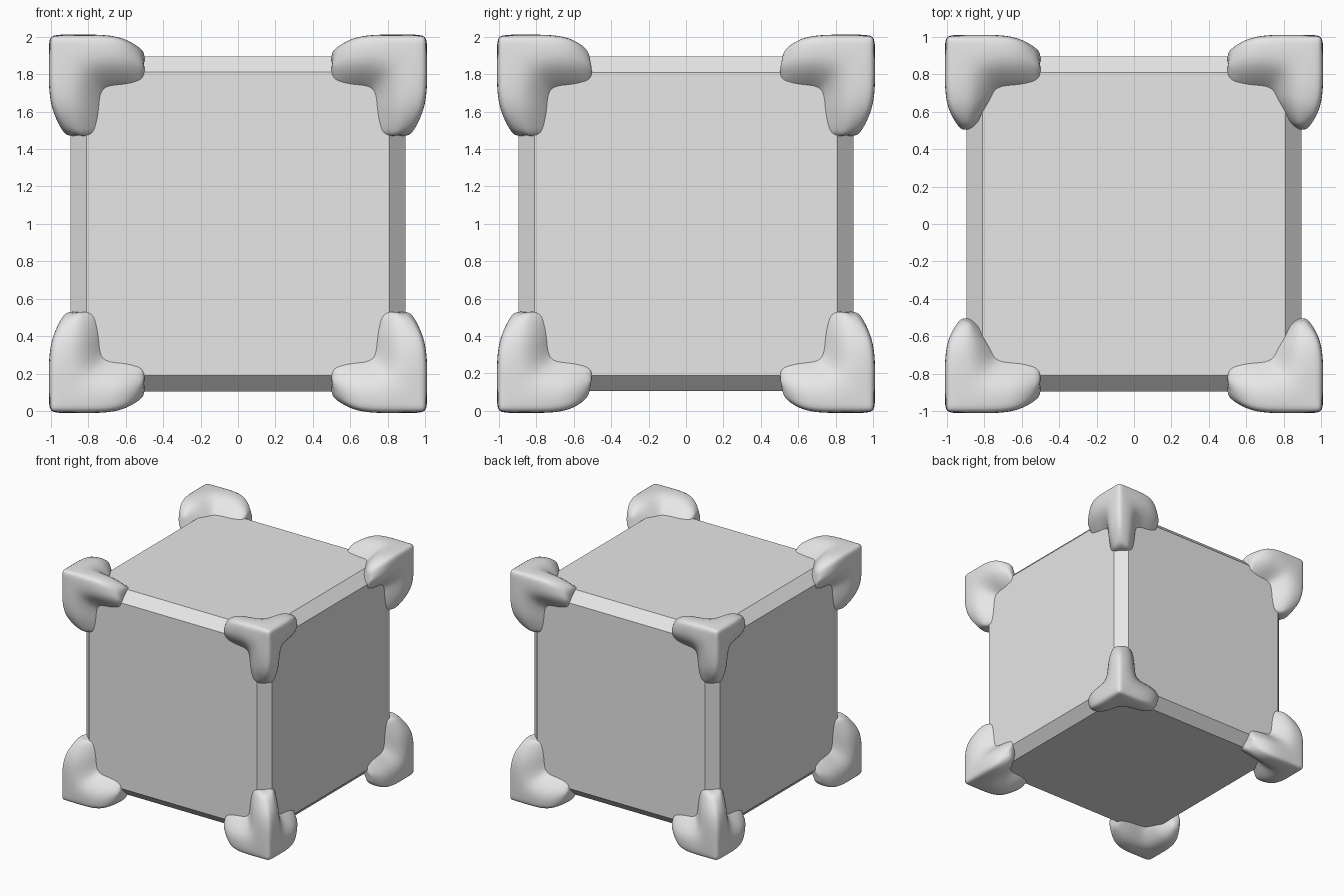
import bpy
import bmesh

if "Cube" in bpy.data.objects:
    bpy.data.objects.remove(bpy.data.objects["Cube"])

# One light grey for everything
grey = bpy.data.materials.new("light_grey")
grey.use_nodes = True
colour = (0.8, 0.8, 0.8, 1)
grey.diffuse_color = colour
grey.node_tree.nodes["Principled BSDF"].inputs["Base Color"].default_value = colour


def add_object(name, bm):
    mesh = bpy.data.meshes.new(name)
    bm.to_mesh(mesh)
    bm.free()
    mesh.materials.append(grey)
    obj = bpy.data.objects.new(name, mesh)
    obj.location.z = 1
    bpy.context.collection.objects.link(obj)
    return obj


# Box body with flat chamfered edges
bm = bmesh.new()
bmesh.ops.create_cube(bm, size=1.79)
bmesh.ops.bevel(bm, geom=bm.edges[:], offset=0.085, segments=1,
                affect='EDGES', clamp_overlap=True)
add_object("box_body", bm)

# Corner guard: three arms leaving one corner, as a cage for subdivision
bm = bmesh.new()
crease = bm.edges.layers.float.new("crease_edge")
cache = {}
OUT, SKIN, BURIED = 1.005, 1.025, 0.86


def vert(co):
    key = tuple(round(c, 4) for c in co)
    if key not in cache:
        cache[key] = bm.verts.new(key)
    return cache[key]


def ring(axis, points):
    """Six section points (u, v, distance along the arm)."""
    i, j = (axis + 1) % 3, (axis + 2) % 3
    verts = []
    for u, v, t in points:
        co = [0, 0, 0]
        co[i], co[j], co[axis] = u, v, t
        verts.append(vert(co))
    return verts


def set_crease(a, b, value):
    bm.edges.get((a, b))[crease] = value


W, C = 0.85, 0.71      # ridge and rim positions across an arm
TIPS = (0.495, 0.495, 0.465)

for axis, tip in enumerate(TIPS):
    root = [(OUT, OUT, W), (W, SKIN, W), (C, BURIED, C),
            (0.75, 0.75, 0.75), (BURIED, C, C), (SKIN, W, W)]
    mid = [(OUT, OUT, 0.62), (W, SKIN, 0.62), (C, BURIED, 0.61),
           (0.75, 0.75, 0.62), (BURIED, C, 0.61), (SKIN, W, 0.62)]
    end = [(0.91, 0.91, tip + 0.02), (W, 0.94, tip), (0.73, BURIED, tip - 0.005),
           (0.76, 0.76, tip + 0.03), (BURIED, 0.73, tip - 0.005), (0.94, W, tip)]
    if axis == 1:
        # The depth-wise arms taper away on the top and bottom faces
        mid[5], mid[4] = (SKIN, W, 0.63), (BURIED, 0.74, 0.68)
        end[5], end[4] = (0.94, 0.88, tip + 0.02), (BURIED, 0.81, tip + 0.08)
        # here u runs along z and v along x, so swap onto the z-facing side
    rings = [ring(axis, r) for r in (root, mid, end)]
    for a, b in zip(rings, rings[1:]):
        for n in range(6):
            m = (n + 1) % 6
            bm.faces.new((a[n], a[m], b[m], b[n]))
        set_crease(a[0], b[0], 0.42)
        set_crease(a[2], b[2], 0.4)
        set_crease(a[4], b[4], 0.4)
    bm.faces.new(rings[-1])
    for n in range(6):
        set_crease(rings[-1][n], rings[-1][(n + 1) % 6], 0.34)

# Three outer faces closing the corner
apex = vert((OUT, OUT, OUT))
for normal in range(3):
    i, j = (normal + 1) % 3, (normal + 2) % 3
    a, b, c = [OUT] * 3, [OUT] * 3, [W] * 3
    a[i], b[j], c[normal] = W, W, SKIN
    bm.faces.new((apex, vert(a), vert(c), vert(b)))
for edge in apex.link_edges:
    edge[crease] = 0.42

bmesh.ops.recalc_face_normals(bm, faces=bm.faces[:])
for face in bm.faces:
    face.smooth = True
guards = add_object("corner_guards", bm)

# Repeat on all eight corners, then round off
mirror = guards.modifiers.new("all_corners", 'MIRROR')
mirror.use_axis = (True, True, True)
mirror.use_mirror_merge = False
rounding = guards.modifiers.new("rounding", 'SUBSURF')
rounding.levels = rounding.render_levels = 3
